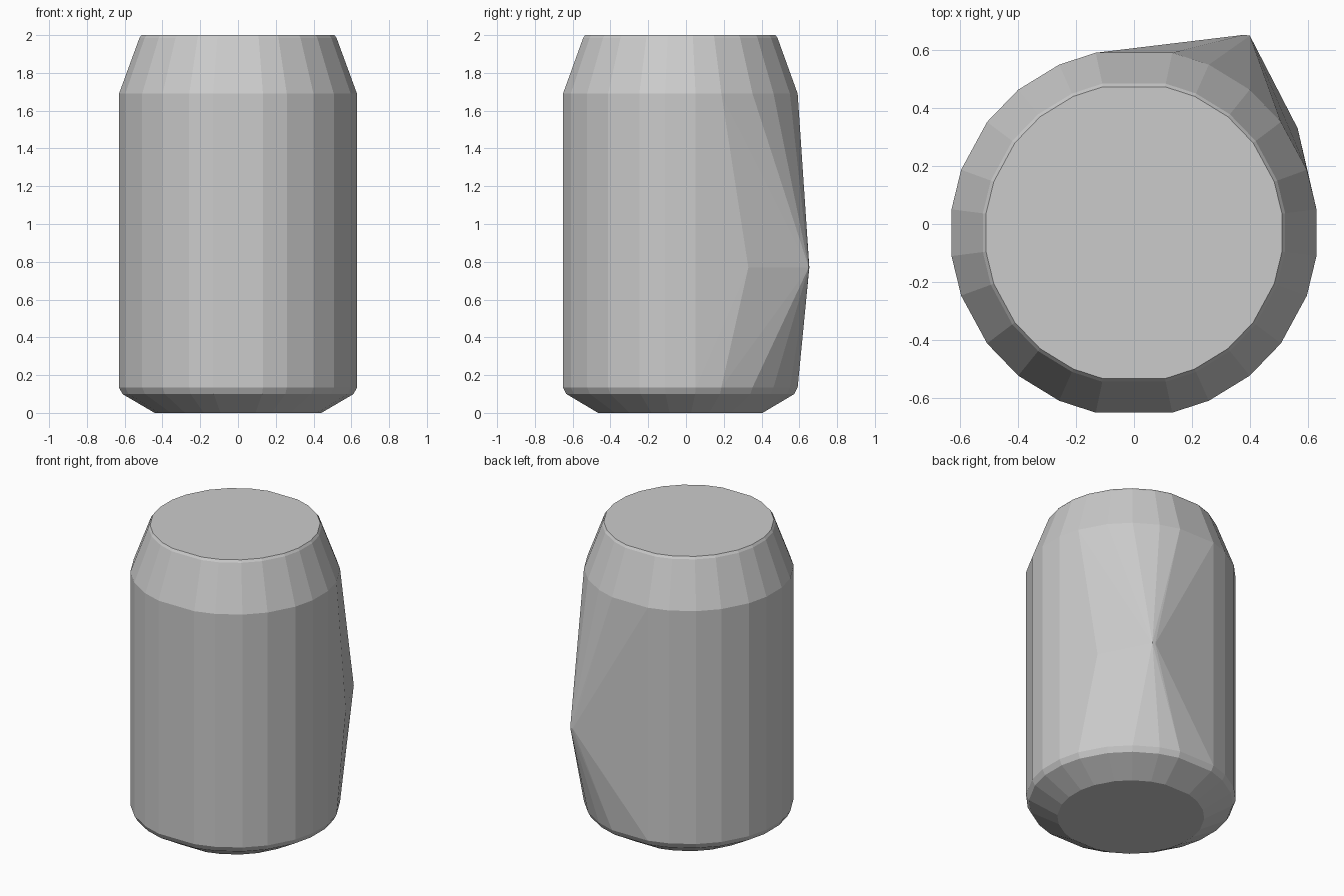
import bpy, bmesh
from math import radians, cos, sin

if "Cube" in bpy.data.objects:
    bpy.data.objects.remove(bpy.data.objects["Cube"])

CY = -0.03
# facet directions in one quadrant, mirrored to all four
QUAD = [7.3, 20, 37, 51, 66, 78]
ANGLES = QUAD + [180 - a for a in QUAD] + [180 + a for a in QUAD] + [360 - a for a in QUAD]

# (radius, height) profile of the can
PROFILE = [(0.445, 0.0), (0.617, 0.10), (0.635, 0.135), (0.635, 1.69), (0.526, 1.985), (0.515, 2.0)]

bm = bmesh.new()
for r, z in PROFILE:
    for a in ANGLES:
        t = radians(a)
        bm.verts.new((r * cos(t), CY + r * sin(t), z))

# pulled-out corner on the back right side
for p in [(0.38, 0.653, 0.77), (0.40, 0.65, 0.77), (0.565, 0.33, 0.77)]:
    bm.verts.new(p)

# wrap everything in one tight faceted shell
res = bmesh.ops.convex_hull(bm, input=bm.verts[:])
loose = [v for v in bm.verts if not v.link_faces]
bmesh.ops.delete(bm, geom=loose, context='VERTS')
bmesh.ops.dissolve_limit(bm, angle_limit=radians(0.5), verts=bm.verts[:], edges=bm.edges[:])
bmesh.ops.recalc_face_normals(bm, faces=bm.faces[:])

mesh = bpy.data.meshes.new("can_body")
bm.to_mesh(mesh)
bm.free()
bpy.context.collection.objects.link(bpy.data.objects.new("can_body", mesh))
